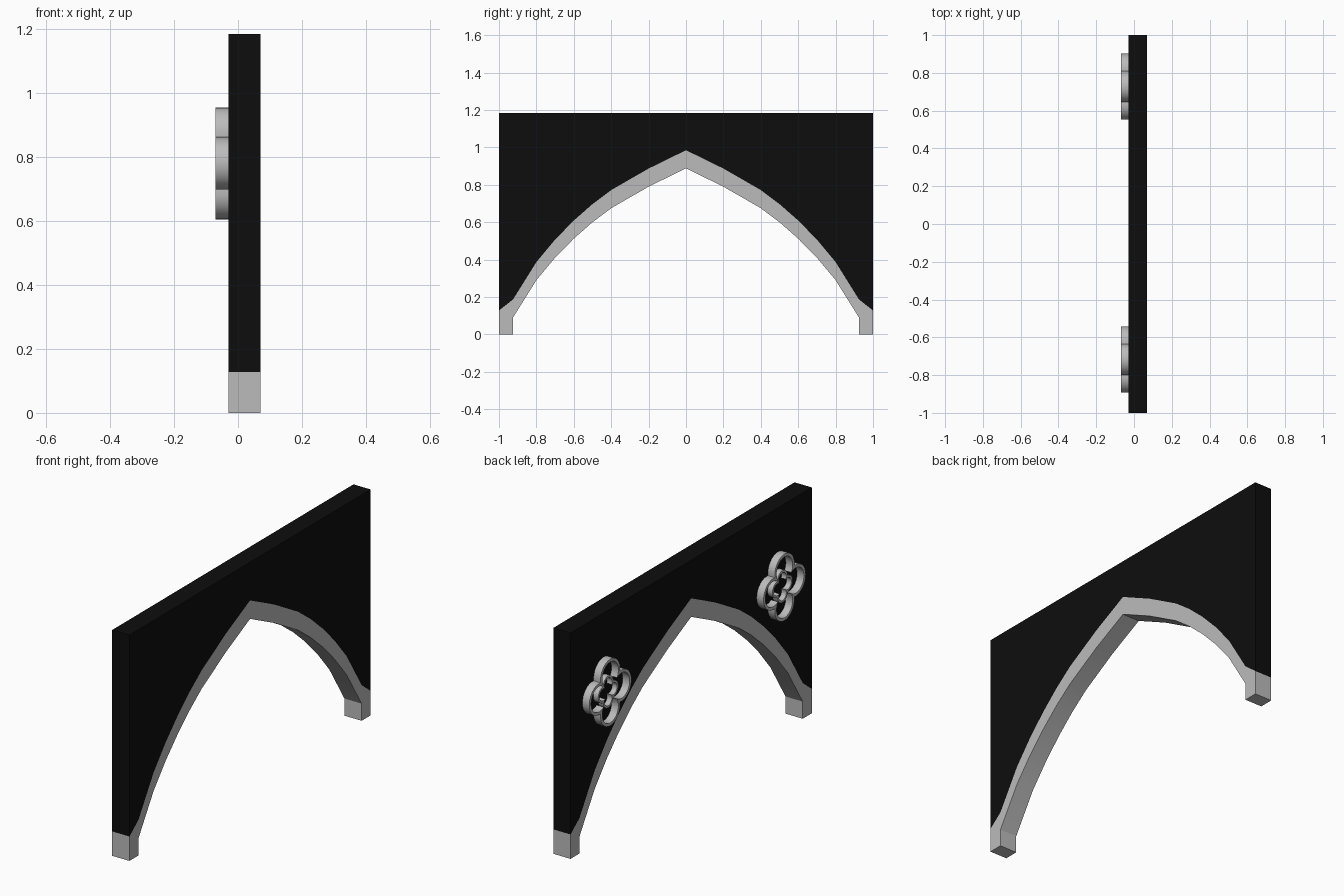
import bpy, bmesh
from math import atan2, sqrt, cos, sin, pi, radians

cube = bpy.data.objects.get("Cube")
if cube:
    bpy.data.objects.remove(cube, do_unlink=True)


def material(name, value):
    m = bpy.data.materials.new(name)
    m.use_nodes = True
    col = (value, value, value, 1)
    m.diffuse_color = col
    m.node_tree.nodes["Principled BSDF"].inputs["Base Color"].default_value = col
    return m


black = material("black", 0.004)
grey = material("grey stone", 0.5)
BACK, FRONT = -0.03, 0.07


def strip(name, outer, inner, x0, x1, mat, closed):
    """Solid band between two matching (y, z) outlines, extruded along x."""
    bm = bmesh.new()
    rings = [[bm.verts.new((x, y, z)) for y, z in pts]
             for x, pts in ((x0, outer), (x1, outer), (x1, inner), (x0, inner))]
    n = len(outer)
    for i in range(n if closed else n - 1):
        j = (i + 1) % n
        for k in range(4):
            a, b = rings[k], rings[(k + 1) % 4]
            bm.faces.new((a[i], a[j], b[j], b[i]))
    if not closed:
        for i in (0, n - 1):
            bm.faces.new([r[i] for r in rings])
    bmesh.ops.remove_doubles(bm, verts=bm.verts, dist=1e-5)
    bmesh.ops.recalc_face_normals(bm, faces=bm.faces)
    me = bpy.data.meshes.new(name)
    bm.to_mesh(me)
    bm.free()
    me.materials.append(mat)
    ob = bpy.data.objects.new(name, me)
    bpy.context.collection.objects.link(ob)
    bpy.ops.object.select_all(action='DESELECT')
    ob.select_set(True)
    bpy.context.view_layer.objects.active = ob
    bpy.ops.object.shade_smooth_by_angle(angle=radians(30))
    return ob


def mirrored(half):
    return [(-y, z) for y, z in half] + [(y, z) for y, z in half[-2::-1]]


# Pointed arch moulding and the wall panel above it
under = [(0.925, 0), (0.925, 0.09), (0.8, 0.29), (0.7, 0.41), (0.6, 0.512),
         (0.5, 0.6), (0.4, 0.675), (0.2, 0.79), (0, 0.888)]
over = [(1, 0), (1, 0.128)] + [(y, z + 0.097) for y, z in under[1:]]
arch_in = [under[0], under[1], under[1]] + under[2:]
arch_in[1] = (0.925, 0.06)
strip("arch_moulding", mirrored(over), mirrored(arch_in), BACK, FRONT, grey, False)
wall_low = mirrored(over[1:])
strip("wall_panel", [(y, 1.185) for y, z in wall_low], wall_low,
      BACK, FRONT, black, False)


def quatrefoil(cy, cz, d, r, steps=16):
    """Outline of four overlapping circles of radius r, offset d from centre."""
    c = (d + sqrt(2 * r * r - d * d)) / 2
    a = atan2(c, c - d)
    pts = []
    for lobe in range(4):
        t = lobe * pi / 2
        for i in range(steps):
            s = -a + 2 * a * i / steps
            u, v = d + r * cos(s), r * sin(s)
            pts.append((cy + u * cos(t) - v * sin(t), cz + u * sin(t) + v * cos(t)))
    return pts


# Pierced rosettes on the back of the wall
for side, cy in (("left", 0.727), ("right", -0.718)):
    for part, d, r, rim, depth in (("rim", 0.093, 0.082, 0.015, 0.04),
                                   ("heart", 0.042, 0.042, 0.011, 0.028)):
        strip(f"rosette_{part}_{side}", quatrefoil(cy, 0.78, d, r),
              quatrefoil(cy, 0.78, d, r - rim), BACK - depth, BACK, grey, True)
